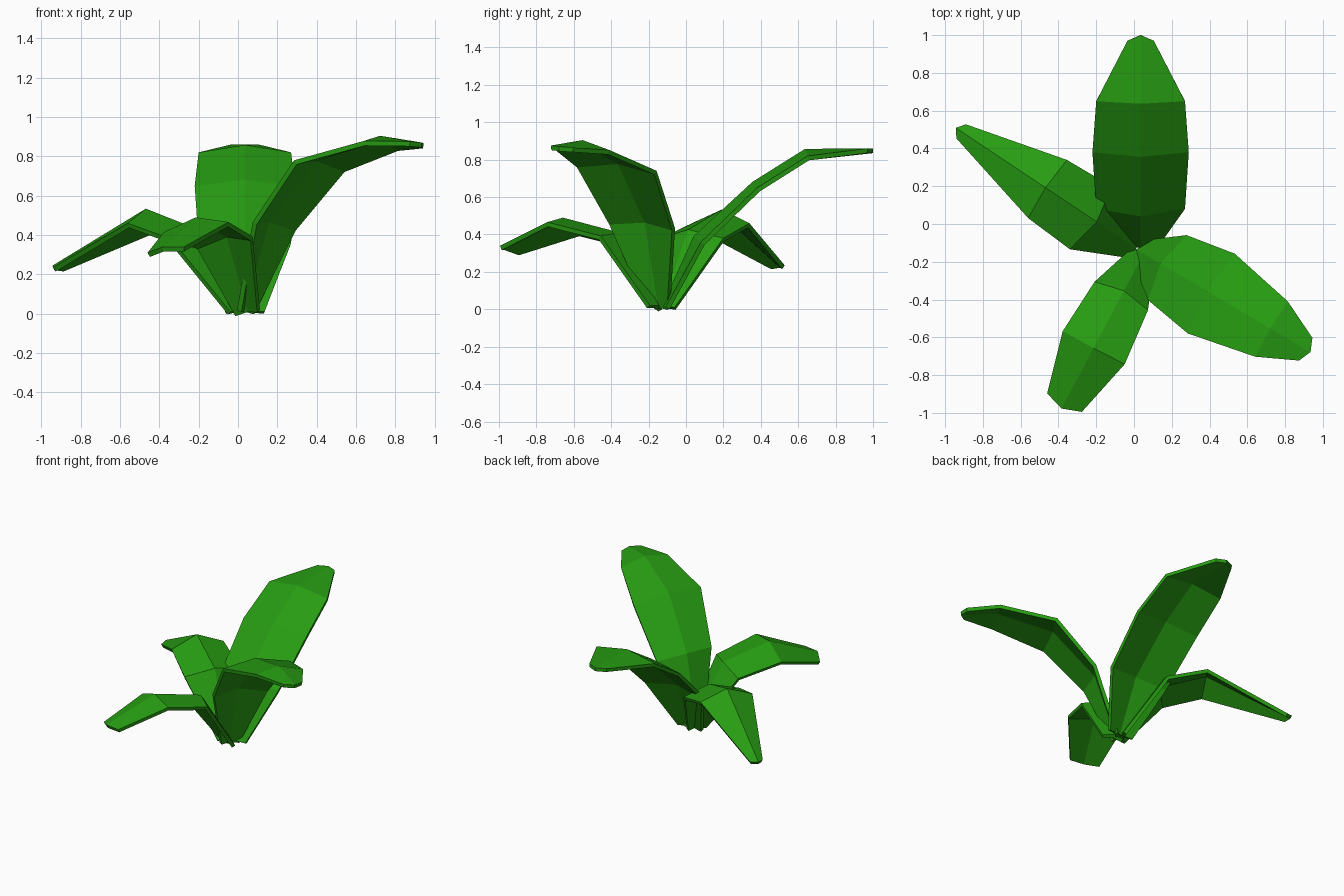
import bpy
import math
from mathutils import Vector

cube = bpy.data.objects.get("Cube")
if cube:
    bpy.data.objects.remove(cube, do_unlink=True)

# Single leaf colour
green = bpy.data.materials.new("leaf_green")
green.use_nodes = True
colour = (0.02, 0.33, 0.006, 1.0)
green.diffuse_color = colour
shader = next(n for n in green.node_tree.nodes if n.type == 'BSDF_PRINCIPLED')
shader.inputs["Base Color"].default_value = colour
shader.inputs["Roughness"].default_value = 0.8


def leaf(name, base, heading, stations, roll=0.0, thickness=0.025):
    """Folded blade; each station is (reach, edge height, half width, ridge rise)."""
    angle = math.radians(heading)
    forward = Vector((math.cos(angle), math.sin(angle), 0))
    side = Vector((-forward.y, forward.x, 0))
    up = Vector((0, 0, 1))
    origin = Vector((base[0], base[1], 0))
    last = len(stations) - 1
    verts, faces = [], []
    for i, (reach, height, half, rise) in enumerate(stations):
        before, after = stations[max(i - 1, 0)], stations[min(i + 1, last)]
        along = (forward * (after[0] - before[0]) + up * (after[1] - before[1])).normalized()
        across = (side + up * roll) * half
        centre = origin + forward * reach + up * height
        ridge = centre + side.cross(along) * -rise
        if i == last:
            ridge += forward * 0.03      # blunt pointed tip
        verts += [centre + across, ridge, centre - across]
    for i in range(last):
        for k in (0, 1):
            a = 3 * i + k
            faces.append((a, a + 1, a + 4, a + 3))
    mesh = bpy.data.meshes.new(name)
    mesh.from_pydata(verts, [], faces)
    mesh.materials.append(green)
    mesh.update()
    obj = bpy.data.objects.new(name, mesh)
    bpy.context.collection.objects.link(obj)
    # Thicken towards the underside
    solid = obj.modifiers.new("thickness", 'SOLIDIFY')
    solid.thickness = thickness
    solid.offset = -1
    return obj


# Tall leaf rising to the back
leaf("back_leaf", (0.035, -0.11), 90, [
    (0, 0.01, 0.1, 0.02),
    (0.19, 0.36, 0.235, 0.05),
    (0.49, 0.65, 0.255, 0.04),
    (0.76, 0.82, 0.235, 0.04),
    (1.08, 0.86, 0.07, 0.0)])

# Tall leaf arching to the left
leaf("left_leaf", (0.03, -0.145), -30.5, [
    (0, 0.01, 0.07, 0.02),
    (0.17, 0.45, 0.2, 0.05),
    (0.44, 0.76, 0.245, 0.045),
    (0.81, 0.865, 0.17, 0.04),
    (1.02, 0.87, 0.07, 0.0)], roll=-0.08)

# Low leaf drooping to the right
leaf("right_leaf", (0, -0.12), 146.3, [
    (0, 0.01, 0.07, 0.02),
    (0.275, 0.38, 0.2, 0.06),
    (0.55, 0.46, 0.185, 0.075),
    (1.1, 0.235, 0.045, 0.01)])

# Low leaf drooping to the front
leaf("front_leaf", (0.05, -0.16), -118, [
    (0, 0.01, 0.07, 0.02),
    (0.25, 0.37, 0.16, 0.05),
    (0.56, 0.44, 0.186, 0.05),
    (0.89, 0.325, 0.104, 0.015)], roll=0.14)
